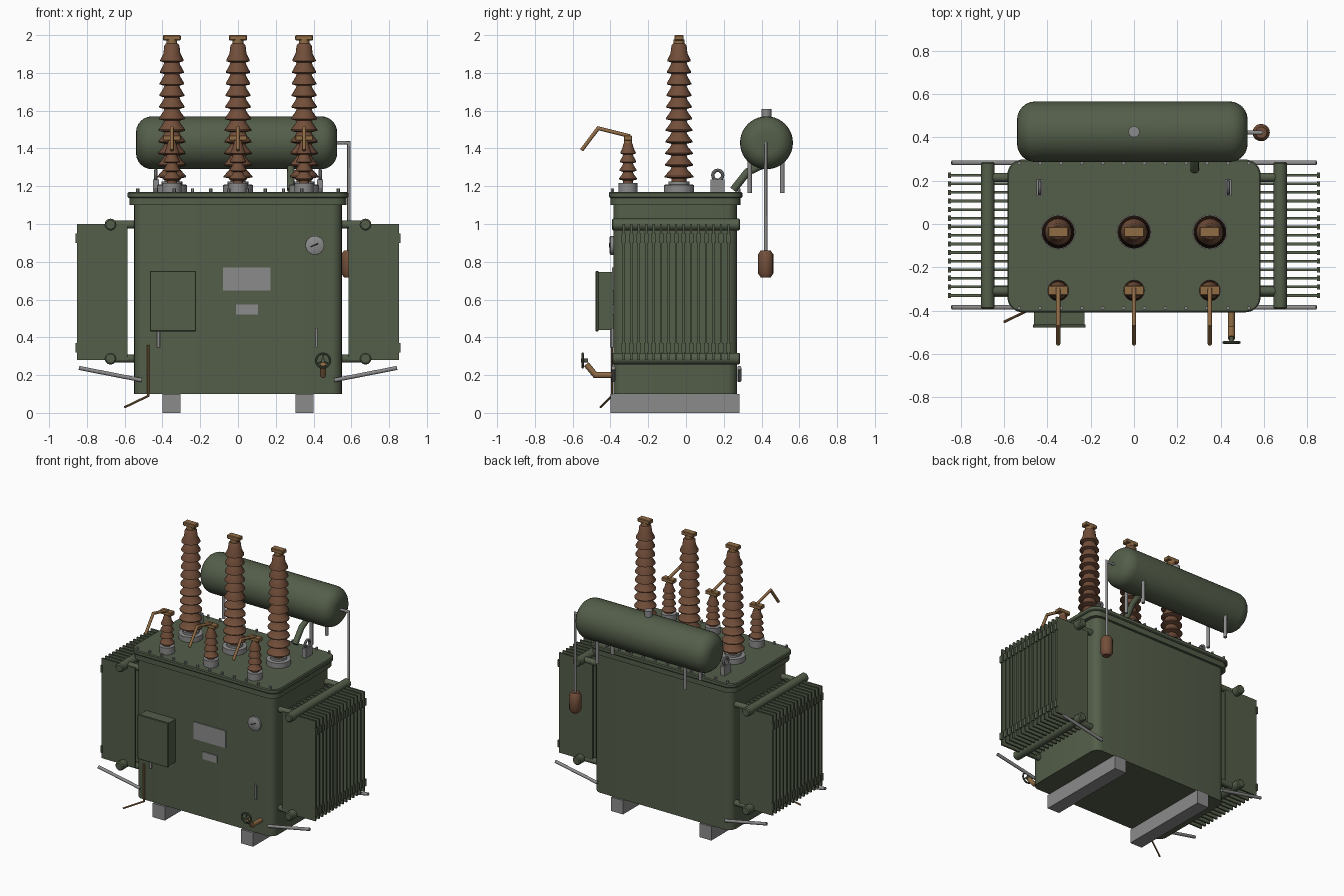
import bpy, bmesh, math
from mathutils import Matrix, Vector

if "Cube" in bpy.data.objects:
    bpy.data.objects.remove(bpy.data.objects["Cube"])

def material(name, rgb):
    m = bpy.data.materials.new(name)
    m.diffuse_color = (*rgb, 1)
    m.use_nodes = True
    m.node_tree.nodes["Principled BSDF"].inputs["Base Color"].default_value = m.diffuse_color
    return m

GREEN = material("tank green", (0.088, 0.112, 0.068))
GREY = material("galvanised grey", (0.26, 0.26, 0.26))
BROWN = material("brown porcelain", (0.17, 0.077, 0.042))
COPPER = material("copper", (0.28, 0.15, 0.06))
DARK = material("dark needle", (0.03, 0.03, 0.03))

def box(bm, x0, x1, y0, y1, z0, z1, corner=0, edge=0):
    """Box with optional rounded vertical corners and softened edges."""
    t = bmesh.new()
    m = Matrix.Translation(((x0+x1)/2, (y0+y1)/2, (z0+z1)/2)) @ Matrix.Diagonal((x1-x0, y1-y0, z1-z0, 1))
    bmesh.ops.create_cube(t, size=1, matrix=m)
    if corner:
        es = [e for e in t.edges if abs(e.verts[0].co.z - e.verts[1].co.z) > 1e-4]
        bmesh.ops.bevel(t, geom=es, offset=corner, segments=5, profile=0.5, affect='EDGES')
    if edge:
        bmesh.ops.bevel(t, geom=t.edges[:], offset=edge, segments=1, profile=0.5, affect='EDGES')
    me = bpy.data.meshes.new("tmp")
    t.to_mesh(me)
    t.free()
    bm.from_mesh(me)
    bpy.data.meshes.remove(me)

def skin(bm, rings):
    n = len(rings[0])
    for a, b in zip(rings, rings[1:]):
        for i in range(n):
            bm.faces.new((a[i], a[(i+1) % n], b[(i+1) % n], b[i]))
    bm.faces.new(rings[0][::-1])
    bm.faces.new(rings[-1])

def lathe(bm, profile, loc, axis=(0, 0, 1), n=24):
    """Spin (radius, height) points about an axis through loc."""
    m = Matrix.Translation(loc) @ Vector((0, 0, 1)).rotation_difference(Vector(axis)).to_matrix().to_4x4()
    skin(bm, [[bm.verts.new(m @ Vector((r*math.cos(math.tau*i/n), r*math.sin(math.tau*i/n), z)))
               for i in range(n)] for r, z in profile])

def tube(bm, pts, r, n=12):
    """Round bar swept along a planar path with mitred corners."""
    p = [Vector(q) for q in pts]
    d = [(b-a).normalized() for a, b in zip(p, p[1:])]
    nrm = d[0].cross(d[-1])
    if nrm.length < 1e-4:
        nrm = d[0].orthogonal()
    nrm.normalize()
    rings = []
    for i, q in enumerate(p):
        a, b = d[max(i-1, 0)], d[min(i, len(d)-1)]
        t = (a+b).normalized()
        side = nrm.cross(t) / max(t.dot(a), 0.3)
        rings.append([bm.verts.new(q + r*(math.cos(math.tau*k/n)*nrm + math.sin(math.tau*k/n)*side))
                      for k in range(n)])
    skin(bm, rings)

def torus(bm, c, R, r, axis):
    """Ring in the plane perpendicular to axis ('x' or 'y')."""
    N, n = 24, 8
    v = []
    for i in range(N):
        a = math.tau*i/N
        for k in range(n):
            b = math.tau*k/n
            u, w, h = (R+r*math.cos(b))*math.cos(a), (R+r*math.cos(b))*math.sin(a), r*math.sin(b)
            v.append(bm.verts.new(Vector(c) + Vector((h, u, w) if axis == 'x' else (u, h, w))))
    for i in range(N):
        for k in range(n):
            j, l = (i+1) % N, (k+1) % n
            bm.faces.new((v[i*n+k], v[j*n+k], v[j*n+l], v[i*n+l]))

def part(name, mat, build):
    bm = bmesh.new()
    build(bm)
    bmesh.ops.recalc_face_normals(bm, faces=bm.faces[:])
    me = bpy.data.meshes.new(name)
    bm.to_mesh(me)
    bm.free()
    me.materials.append(mat)
    ob = bpy.data.objects.new(name, me)
    bpy.context.collection.objects.link(ob)

# Tank, lid and skids
part("tank", GREEN, lambda b: box(b, -.55, .55, -.385, .27, .1, 1.11, .055))
part("tank_flange", GREEN, lambda b: box(b, -.575, .575, -.40, .288, 1.1, 1.138, .065))
part("lid", GREEN, lambda b: box(b, -.585, .585, -.408, .298, 1.138, 1.17, .07, .006))
for s, side in ((-1, "left"), (1, "right")):
    part(side + "_skid", GREY, lambda b: box(b, s*.352-.048, s*.352+.048, -.40, .283, 0, .1))

def bolts(b):
    for i in range(12):
        for y in (-.388, .28):
            lathe(b, [(.009, 0), (.009, .02)], (-.53 + i*1.06/11, y, 1.168), n=6)
part("lid_bolts", GREY, bolts)

# Radiators: fins, headers, connecting pipes, braces
def fins(b, s):
    for i in range(15):
        y = -.33 + i*.555/14
        xs = sorted((s*.585, s*.852))
        box(b, *xs, y-.006, y+.006, .28, 1.0)
        for z in (.32, .90):
            box(b, *sorted((s*.846, s*.859)), y-.012, y+.012, z, z+.05)

def headers(b, s):
    for z in (.287, .997):
        lathe(b, [(.024, 0), (.031, .007), (.031, .673), (.024, .68)], (s*.675, -.393, z), (0, 1, 0))
        for y in (-.31, .215):
            lathe(b, [(.021, 0), (.021, .14)], (s*.54, y, z), (s, 0, 0), 16)

def braces(b, s):
    for y in (-.385, .282):
        tube(b, [(s*.51, y, .173), (s*.842, y, .238)], .011)

for s, side in ((-1, "left"), (1, "right")):
    part(side + "_radiator_fins", GREEN, lambda b: fins(b, s))
    part(side + "_radiator_headers", GREEN, lambda b: headers(b, s))
    part(side + "_radiator_braces", GREY, lambda b: braces(b, s))

# Bushings
def sheds(z0, pitch, count, core, r0, r1, top):
    prof = [(core, z0)]
    for i in range(count):
        z, r = z0 + .02 + i*pitch, r0 + (r1-r0)*i/max(count-1, 1)
        prof += [(core, z), (r, z+pitch*.12), (r, z+pitch*.22), (core*1.12, z+pitch*.78)]
    return prof + [(core, top-.01), (core*.8, top)]

for x, tag in ((-.35, "left"), (0, "middle"), (.35, "right")):
    y = -.037
    part(tag + "_tall_bushing_base", GREY,
         lambda b: lathe(b, [(.08, 1.165), (.08, 1.207), (.055, 1.21), (.055, 1.225)], (x, y, 0)))
    part(tag + "_tall_bushing", BROWN,
         lambda b: lathe(b, sheds(1.22, .0615, 11, .04, .076, .062, 1.955), (x, y, 0)))
    def tall_terminal(b):
        lathe(b, [(.028, 1.93), (.028, 1.978)], (x, y, 0), n=16)
        box(b, x-.047, x+.047, y-.024, y+.024, 1.972, 2.0, edge=.004)
    part(tag + "_tall_terminal", COPPER, tall_terminal)
    v = -.307
    part(tag + "_short_bushing_base", GREY, lambda b: lathe(b, [(.05, 1.165), (.05, 1.218)], (x, v, 0)))
    part(tag + "_short_bushing", BROWN,
         lambda b: lathe(b, sheds(1.21, .046, 4, .026, .048, .041, 1.43), (x, v, 0)))
    def short_terminal(b):
        lathe(b, [(.02, 1.41), (.02, 1.455)], (x, v, 0), n=16)
        box(b, x-.047, x+.047, v-.022, v+.022, 1.442, 1.468, edge=.003)
        tube(b, [(x, v+.01, 1.465), (x, -.465, 1.507), (x, -.553, 1.39)], .01)
    part(tag + "_short_terminal", COPPER, short_terminal)

# Conservator drum with legs, cap, feed pipe and breather
R, bend = .14, .085
arc = [(R-bend+bend*math.sin(a*math.pi/12), bend-bend*math.cos(a*math.pi/12)) for a in range(7)]
drum = arc + [(r, 1.065-z) for r, z in arc[::-1]]
part("conservator_drum", GREEN, lambda b: lathe(b, drum, (-.54, .426, 1.43), (1, 0, 0), 40))
part("filler_cap", GREY, lambda b: lathe(b, [(.026, 1.55), (.026, 1.61)], (0, .426, 0), n=16))

def legs(b):
    for x in (-.35, .35):
        for y in (.337, .51):
            tube(b, [(x, y, 1.165), (x, y, 1.36)], .012)
part("conservator_legs", GREY, legs)
part("feed_pipe", GREEN, lambda b: tube(b, [(.28, .25, 1.18), (.28, .325, 1.275), (.28, .40, 1.31)], .02))
part("breather_pipe", GREY,
     lambda b: tube(b, [(.51, .422, 1.43), (.587, .422, 1.43), (.587, .422, .85)], .009))
part("breather", BROWN, lambda b: lathe(
    b, [(.026, .717), (.04, .737), (.04, .84), (.026, .86)], (.587, .422, 0), n=20))

# Lifting lugs
def lugs(b):
    for x in (-.435, .435):
        box(b, x-.016, x+.016, .13, .205, 1.165, 1.235)
        torus(b, (x, .168, 1.258), .026, .009, 'x')
part("lifting_lugs", GREY, lugs)

# Control cabinet, conduit and earth rod
def cabinet(b):
    box(b, -.462, -.228, -.465, -.38, .438, .747)
    box(b, -.467, -.223, -.478, -.463, .432, .752, edge=.003)
part("control_cabinet", GREEN, cabinet)
part("cabinet_conduit", GREY, lambda b: tube(b, [(-.42, -.395, .345), (-.42, -.395, .45)], .008))
part("earth_rod", COPPER, lambda b: tube(
    b, [(-.475, -.392, .36), (-.475, -.392, .09), (-.60, -.452, .03)], .006, 8))

# Plates and gauge on the front
part("large_plate", GREY, lambda b: box(b, -.08, .173, -.392, -.384, .647, .77))
part("small_plate", GREY, lambda b: box(b, -.01, .107, -.392, -.384, .52, .573))
part("level_strip", GREY, lambda b: box(b, .41, .422, -.398, -.384, .345, .45))
part("gauge", GREY, lambda b: lathe(b, [(.05, 0), (.05, .02), (.044, .024)], (.407, -.38, .887), (0, -1, 0)))
part("gauge_needle", DARK, lambda b: tube(b, [(.385, -.405, .878), (.425, -.405, .897)], .003, 6))

# Drain valve with hand wheel
part("drain_valve", COPPER, lambda b: tube(
    b, [(.45, -.375, .2), (.45, -.48, .2), (.45, -.528, .258)], .016))
def wheel(b):
    c = (.45, -.547, .277)
    torus(b, c, .037, .006, 'y')
    lathe(b, [(.01, 0), (.01, .035)], (.45, -.555, .277), (0, 1, 0), 12)
    for a in (90, 210, 330):
        t = math.radians(a)
        tube(b, [c, (c[0]+.037*math.cos(t), c[1], c[2]+.037*math.sin(t))], .004, 6)
part("valve_wheel", GREEN, wheel)

# Smooth rounded parts, keep edges sharp
for ob in bpy.data.objects:
    ob.select_set(True)
bpy.context.view_layer.objects.active = bpy.data.objects["tank"]
bpy.ops.object.shade_smooth_by_angle(angle=math.radians(35))
